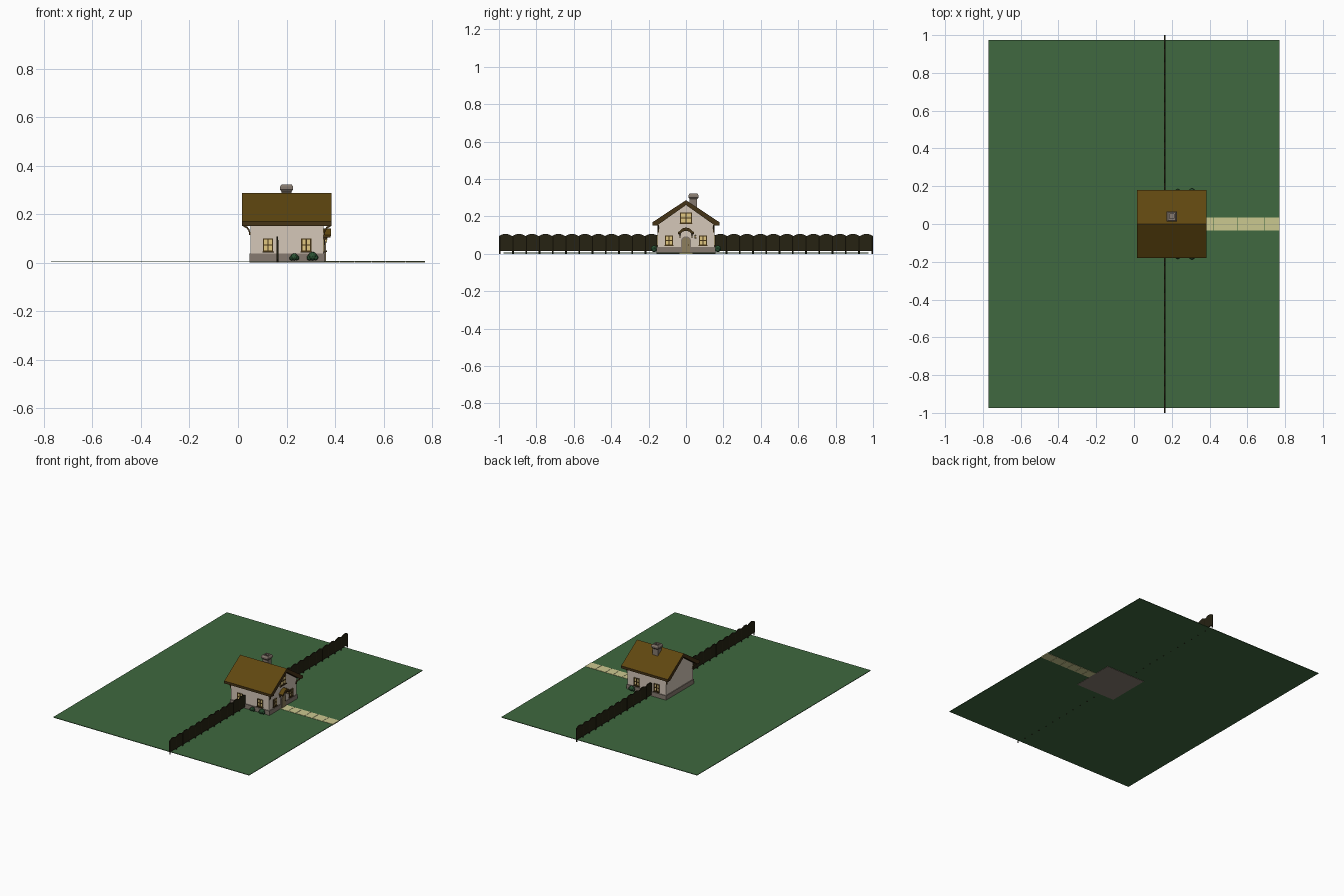
import bpy, bmesh, math
from mathutils import Matrix

cube = bpy.data.objects.get("Cube")
if cube:
    bpy.data.objects.remove(cube, do_unlink=True)


def material(name, rgb):
    m = bpy.data.materials.new(name)
    m.use_nodes = True
    color = (*rgb, 1)
    m.diffuse_color = color
    m.node_tree.nodes["Principled BSDF"].inputs["Base Color"].default_value = color
    return m


GRASS = material("grass green", (.05, .14, .05))
PATH = material("path cream", (.6, .58, .28))
STONE = material("stone grey", (.24, .195, .16))
PLASTER = material("wall plaster", (.66, .57, .48))
THATCH = material("roof brown", (.115, .062, .005))
TIMBER = material("dark timber", (.06, .033, .008))
FENCE = material("fence brown", (.019, .016, .006))
GLOW = material("window yellow", (.75, .57, .22))
OAK = material("door tan", (.27, .21, .11))
LEAF = material("bush green", (.025, .09, .035))


def finish(name, bm, *mats):
    bmesh.ops.recalc_face_normals(bm, faces=bm.faces)
    me = bpy.data.meshes.new(name)
    bm.to_mesh(me)
    bm.free()
    for m in mats:
        me.materials.append(m)
    ob = bpy.data.objects.new(name, me)
    bpy.context.collection.objects.link(ob)
    return ob


def add_box(bm, x0, x1, y0, y1, z0, z1):
    mat = Matrix.Translation(((x0 + x1) / 2, (y0 + y1) / 2, (z0 + z1) / 2))
    mat = mat @ Matrix.Diagonal((x1 - x0, y1 - y0, z1 - z0, 1))
    bmesh.ops.create_cube(bm, size=1, matrix=mat)


def box(name, mat, *dims):
    bm = bmesh.new()
    add_box(bm, *dims)
    return finish(name, bm, mat)


def add_prism(bm, pts, lo, hi, axis="x"):
    """Extrude a profile of (across, z) points along x or y."""
    def place(d, a, z):
        return (d, a, z) if axis == "x" else (a, d, z)
    ends = [[bm.verts.new(place(d, a, z)) for a, z in pts] for d in (lo, hi)]
    bm.faces.new(ends[0])
    bm.faces.new(ends[1])
    for i in range(len(pts)):
        j = (i + 1) % len(pts)
        bm.faces.new((ends[0][i], ends[0][j], ends[1][j], ends[1][i]))


def prism(name, mat, pts, lo, hi, axis="x"):
    bm = bmesh.new()
    add_prism(bm, pts, lo, hi, axis)
    return finish(name, bm, mat)


def mirrored(half):
    """Mirror a half profile that begins on the centre line."""
    return half + [(-a, z) for a, z in reversed(half) if a > 1e-6]


def arch(half_width, foot, spring):
    arc = [(half_width * math.cos(math.pi * i / 10),
            spring + half_width * math.sin(math.pi * i / 10)) for i in range(11)]
    return [(half_width, foot)] + arc + [(-half_width, foot)]


# Lawn and path slabs
box("lawn", GRASS, -.77, .77, -.975, .975, .002, .006)
bm = bmesh.new()
joints = [.34, .42, .48, .55, .61, .69, .77]
for a, b in zip(joints, joints[1:]):
    add_box(bm, a, b - (.002 if b < .77 else 0), -.035, .035, 0, .008)
finish("path_slabs", bm, PATH)

# House body
box("stone_base", STONE, .047, .357, -.157, .157, 0, .037)
prism("gable_walls", PLASTER,
      [(-.152, .03), (.152, .03), (.152, .158), (0, .265), (-.152, .158)], .052, .352)

# Roof with timber verges and fascias
roof_bm = bmesh.new()
add_prism(roof_bm, [(0, .287), (.179, .169), (.179, .152), (.154, .152), (0, .261),
                    (-.154, .152), (-.179, .152), (-.179, .169)], .017, .385)
roof_bm.normal_update()
roof = finish("roof", roof_bm, THATCH, TIMBER)
for f in roof.data.polygons:
    f.material_index = 0 if f.normal.z > .3 else 1

# Curved brackets under the overhanging verges
bm = bmesh.new()
for wall_x, out in ((.052, -1), (.352, 1)):
    for y in (-.148, .148):
        outer, inner = [], []
        for i in range(6):
            t = math.pi / 2 * i / 5
            for ring, r in ((outer, 1), (inner, .8)):
                ring.append((wall_x + out * (.03 - .03 * r * math.cos(t)),
                             .115 + .04 * r * math.sin(t)))
        add_prism(bm, outer + inner[::-1], y - .004, y + .004, "y")
finish("verge_brackets", bm, TIMBER)

# Chimney
cx, cy = .2, .04
box("chimney_shaft", STONE, cx - .02, cx + .02, cy - .02, cy + .02, .22, .3)
bm = bmesh.new()
rings = []
for half, z in ((.02, .292), (.027, .301), (.027, .313), (.021, .322), (.012, .322), (.012, .305)):
    rings.append([bm.verts.new((cx + sx * half, cy + sy * half, z))
                  for sx, sy in ((-1, -1), (1, -1), (1, 1), (-1, 1))])
for low, high in zip(rings, rings[1:]):
    for i in range(4):
        bm.faces.new((low[i], low[(i + 1) % 4], high[(i + 1) % 4], high[i]))
bm.faces.new(rings[0])
bm.faces.new(rings[-1])
finish("chimney_cap", bm, STONE)


# Windows: glowing pane, timber frame and cross bars
def window(name, axis, wall, out, c, z0, z1, half):
    def part(bm, a0, a1, b0, b1, depth):
        d0, d1 = sorted((wall - out * .003, wall + out * depth))
        if axis == "x":
            add_box(bm, d0, d1, a0, a1, b0, b1)
        else:
            add_box(bm, a0, a1, d0, d1, b0, b1)
    bm = bmesh.new()
    part(bm, c - half, c + half, z0, z1, .002)
    finish(name + "_pane", bm, GLOW)
    bm = bmesh.new()
    t = .005
    for a in (c - half, c + half - t, c - t / 2):
        part(bm, a, a + t, z0, z1, .005)
    for z in (z0, z1 - t, (z0 + z1 - t) / 2):
        part(bm, c - half, c + half, z, z + t, .0045)
    part(bm, c - half - .003, c + half + .003, z0 - .004, z0, .008)
    finish(name + "_frame", bm, TIMBER)


for label, s in (("right", -1), ("left", 1)):
    window(f"{label}_rear_window", "y", s * .152, s, .124, .046, .1, .021)
    window(f"{label}_fore_window", "y", s * .152, s, .281, .046, .1, .021)
    window(f"{label}_door_side_window", "x", .352, 1, s * .091, .046, .098, .021)
window("attic_window", "x", .352, 1, 0, .163, .22, .031)

# Arched door with stone surround, knob and step
prism("door_surround", STONE, arch(.028, 0, .066), .345, .359)
prism("door", OAK, arch(.022, .008, .066), .35, .362)
box("door_knob", TIMBER, .361, .366, .011, .016, .045, .05)

# Curved porch canopy and its supports
prism("porch_canopy", TIMBER,
      mirrored([(0, .139), (.017, .135), (.031, .123), (.043, .112), (.043, .104),
                (.028, .11), (.015, .12), (0, .123)]), .35, .382)
# Thin covering of roof colour over the canopy
prism("porch_covering", THATCH,
      mirrored([(0, .141), (.017, .137), (.031, .125), (.044, .114),
                (.043, .111), (.031, .122), (.017, .134), (0, .138)]), .35, .383)
bm = bmesh.new()
for y in (-.032, .032):
    add_prism(bm, [(.35, .085), (.355, .085), (.361, .098), (.377, .108), (.35, .112)],
              y - .003, y + .003, "y")
finish("porch_brackets", bm, TIMBER)

# Wall lantern
box("lantern_arm", TIMBER, .35, .366, .048, .052, .099, .103)
box("lantern_glass", GLOW, .358, .366, .046, .054, .086, .097)
box("lantern_lid", TIMBER, .356, .368, .044, .056, .096, .099)
box("lantern_foot", TIMBER, .357, .367, .045, .055, .083, .086)

# Scalloped fence panels and posts on both sides of the house
panels = bmesh.new()
posts = bmesh.new()
count, start = 12, .15
width = (1 - start) / count
for s in (-1, 1):
    for n in range(count):
        y0 = start + n * width
        top = [(s * (y0 + width * i / 8), .095 + .012 * math.sin(math.pi * i / 8))
               for i in range(9)]
        add_prism(panels, [(s * y0, .016)] + top + [(s * (y0 + width), .016)], .1595, .1655)
        bmesh.ops.create_cone(posts, cap_ends=True, segments=8, radius1=.0045, radius2=.0045,
                              depth=.094, matrix=Matrix.Translation(
                                  (.1625, s * (y0 + width - .0045), .047)))
finish("fence_panels", panels, FENCE)
finish("fence_posts", posts, FENCE)

# Bushes along both long walls
bm = bmesh.new()
for s in (-1, 1):
    for x, r in ((.232, .015), (.307, .018)):
        for dx, dz, k in ((0, 0, 1), (-.7, -.35, .65), (.7, -.3, .65)):
            bmesh.ops.create_icosphere(bm, subdivisions=2, radius=r * k, matrix=Matrix.Translation(
                (x + dx * r, s * .17, .009 + r * (1 + dz))))
finish("bushes", bm, LEAF)
